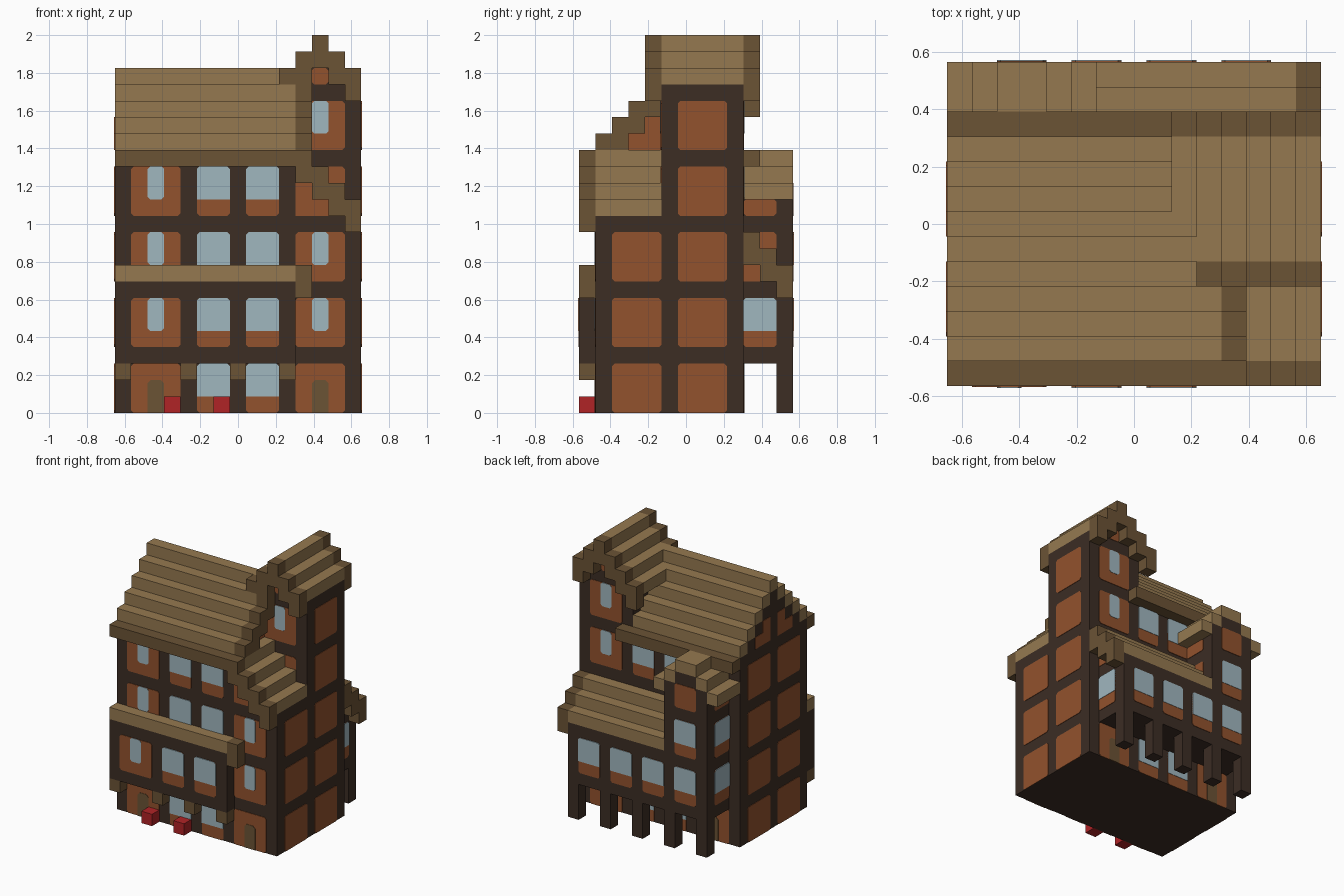
import bpy, bmesh
from mathutils import Matrix, Vector

if "Cube" in bpy.data.objects:
    bpy.data.objects.remove(bpy.data.objects["Cube"])

UNIT = 2 / 23            # one block
WIDTH, DEPTH = 15, 13    # footprint in blocks


def material(name, rgb):
    linear = [((c / 255 + 0.055) / 1.055) ** 2.4 for c in rgb] + [1]
    mat = bpy.data.materials.new(name)
    mat.diffuse_color = linear
    mat.use_nodes = True
    node = mat.node_tree.nodes["Principled BSDF"]
    node.inputs["Base Color"].default_value = linear
    node.inputs["Roughness"].default_value = 0.9
    return mat


THATCH = material("light roof wood", (149, 121, 80))
TRIM = material("brown trim wood", (107, 83, 53))
TIMBER = material("dark timber", (60, 45, 36))
CLAY = material("orange clay", (146, 82, 45))
GLASS = material("pale blue glass", (160, 183, 191))
RED = material("red", (176, 35, 38))


def finish(name, bm, mat):
    bmesh.ops.recalc_face_normals(bm, faces=bm.faces[:])
    bm.transform(Matrix.Scale(UNIT, 4) @ Matrix.Translation((-WIDTH / 2, -DEPTH / 2, 0)))
    mesh = bpy.data.meshes.new(name)
    bm.to_mesh(mesh)
    bm.free()
    mesh.materials.append(mat)
    bpy.context.collection.objects.link(bpy.data.objects.new(name, mesh))


def blocks(name, mat, spans):
    """One object from boxes given as (x0, x1, y0, y1, z0, z1) in blocks."""
    bm = bmesh.new()
    for x0, x1, y0, y1, z0, z1 in spans:
        mid = Vector((x0 + x1, y0 + y1, z0 + z1)) / 2
        size = Vector((x1 - x0, y1 - y0, z1 - z0))
        bmesh.ops.create_cube(bm, size=1, matrix=Matrix.Translation(mid) @ Matrix.Diagonal(size).to_4x4())
    finish(name, bm, mat)


def plates(name, mat, specs, thick, low=0.15, high=0.15):
    """Thin plates with cut corners: (side, plane, a0, a1, z0, z1)."""
    bm = bmesh.new()
    for side, plane, a0, a1, z0, z1 in specs:
        outline = [(a0 + low, z0), (a1 - low, z0), (a1, z0 + low), (a1, z1 - high),
                   (a1 - high, z1), (a0 + high, z1), (a0, z1 - high), (a0, z0 + low)]
        out = thick if side in ("back", "right") else -thick
        rings = []
        for p in (plane, plane + out):
            if side in ("front", "back"):
                rings.append([bm.verts.new((a, p, z)) for a, z in outline])
            else:
                rings.append([bm.verts.new((p, a, z)) for a, z in outline])
        inner, outer = rings
        bm.faces.new(inner)
        bm.faces.new(outer)
        for i in range(len(outline)):
            j = (i + 1) % len(outline)
            bm.faces.new((inner[i], inner[j], outer[j], outer[i]))
    bmesh.ops.remove_doubles(bm, verts=bm.verts[:], dist=1e-4)
    finish(name, bm, mat)


# Main house, wing and tower walls
blocks("main_house", TIMBER, [(0, 11, 1, 10, 0, 16)])
blocks("front_wing", TIMBER, [(11, 15, 1, 5, 0, 12)])
blocks("tower", TIMBER, [(10, 15, 5, 10, 0, 20)])

# Main roof: stepped gable, layered boards, eaves and side edging
blocks("main_gable", TIMBER, [(0, 11, 2 + i, 9 - i, 16 + i, 17 + i) for i in range(4)])
main_roof, main_edge = [], []
for i in range(5):
    z = 16 + i
    end = 11 if i < 4 else 10
    main_roof.append((0, end, 1 + i, 2 + i, z, z + 1))
    if i < 4:
        main_roof.append((0, 10, 9 - i, 10 - i, z, z + 1))
        if i < 3:
            main_edge.append((11, 12, 1 + i, 2 + i, max(z - 1, 16), z + 1))
main_edge.append((11, 12, 4, 5, 18, 20))
blocks("main_roof", THATCH, main_roof)
blocks("main_roof_edge", TRIM, main_edge)
blocks("main_eaves", TRIM, [(0, 11, y, y + 1, 15, 16) for y in (0, 10)])

# Wing roof sloping down to the side
blocks("wing_gable", TIMBER, [(11, 14 - i, 1, 5, 12 + i, 13 + i) for i in range(3)])
blocks("wing_roof", THATCH, [(14 - i, 15 - i, 1, 5, 12 + i, 13 + i) for i in range(4)])
blocks("wing_roof_edge", TRIM, [(14 - i, 15 - i, 0, 1, 11 + i, 13 + i) for i in range(4)])

# Tower roof
blocks("tower_gable", TIMBER, [(11 + i, 14 - i, 5, 10, 20 + i, 21 + i) for i in range(2)])
tower_roof, tower_edge = [(9, 10, 6, 10, 19, 20)], [(9, 10, 10, 11, 18, 20)]
for x in range(10, 15):
    top = 23 - abs(x - 12)
    tower_roof.append((x, x + 1, 5, 10, top - 1, top))
    tower_edge.append((x, x + 1, 4, 5, 20 if x == 10 else top - 2, top))
    tower_edge.append((x, x + 1, 10, 11, top - 2, top))
blocks("tower_roof", THATCH, tower_roof)
blocks("tower_roof_edge", TRIM, tower_edge)

# Overhanging front bay with its roof and brackets
blocks("front_bay", TIMBER, [(0, 11, 0, 1, 3, 8)])
blocks("bay_roof", THATCH, [(0, 11, 0, 1, 8, 9)])
blocks("bay_roof_edge", TRIM, [(11, 12, 0, 1, 7, 9)])
blocks("bay_brackets", TRIM, [(x, x + 1, 0, 1, 2, 3) for x in (0, 4, 7, 10)])
blocks("red_crates", RED, [(x, x + 1, 0, 1, 0, 1) for x in (3, 6)])

# Rear extension on posts with a lean-to roof
blocks("rear_extension", TIMBER, [(1, 14, 10, 13, 3, 8)])
blocks("rear_posts", TIMBER, [(x, x + 1, 12, 13, 0, 3) for x in range(1, 14, 3)])
blocks("lean_to_gable", TIMBER, [(5, 14, 10, 12 - i, 8 + i, 9 + i) for i in range(2)])
blocks("lean_to_roof", THATCH, [(5, 14, 12 - i, 13 - i, 8 + i, 9 + i) for i in range(3)])
blocks("lean_to_edge", TRIM, [(14, 15, 12 - i, 13 - i, 7 + i, 9 + i) for i in range(3)])

# Small rear turret
blocks("turret", TIMBER, [(1, 5, 10, 13, 8, 13), (1, 5, 10, 13, 13, 14), (2, 4, 10, 13, 14, 15)])
turret_roof = [(2, 4, 11, 13, 15, 16)]
for i in range(2):
    for x in (i, 5 - i):
        turret_roof.append((x, x + 1, 10, 13, 13 + i, 14 + i))
blocks("turret_roof", THATCH, turret_roof)

# Clay panels, windows and doors laid into the timber frame
clay, wide, narrow, doors = [], [], [], []


def bay(side, plane, a0, a1, z, opening="none"):
    clay.append((side, plane, a0, a1, z, z + 3))
    if opening == "wide":
        wide.append((side, plane, a0, a1, z + 1, z + 3))
    elif opening == "narrow":
        narrow.append((side, plane, a0 + 1, a0 + 2, z + 1, z + 3))
    elif opening == "door":
        doors.append((side, plane, a0 + 1, a0 + 2, z, z + 2))


for z in (0, 4, 8, 12):
    slim = "narrow" if z else "door"
    # front and back of the main house
    for side, plane in (("front", 0 if z == 4 else 1), ("back", 10)):
        if side == "front" or z in (0, 12):
            bay(side, plane, 1, 4, z, slim)
            for x in (5, 8):
                bay(side, plane, x, x + 2, z, "wide")
    # wing front, then tower back
    if z < 12:
        bay("front", 1, 11, 14, z, slim)
    if z in (0, 12):
        bay("back", 10, 11, 14, z, slim)
    # plain side walls
    for y in (2, 6):
        bay("left", 0, y, y + 3, z)
        if z < 12 or y > 2:
            bay("right", 15, y, y + 3, z)

# tower upper storeys
bay("front", 5, 11, 14, 12)
for side, plane in (("front", 5), ("back", 10)):
    bay(side, plane, 11, 14, 16, "narrow")
    clay.append((side, plane, 12, 13, 20, 21))
bay("right", 15, 6, 9, 16)

# rear extension and turret
for x in range(2, 13, 3):
    bay("back", 13, x, x + 2, 4, "wide")
bay("back", 13, 2, 4, 8, "wide")
clay.append(("back", 13, 2, 4, 12, 14))
for z in (4, 8):
    bay("left", 1, 10, 12, z, "wide")
bay("right", 14, 10, 12, 4, "wide")
bay("right", 5, 10, 12, 8)
for side, plane in (("left", 1), ("right", 5)):
    clay.append((side, plane, 10, 12, 12, 13))
plates("clay_panels", CLAY, clay, 0.04)

# stepped gable infill
gable = [("front", 1, 11, 13, 12, 13), ("front", 1, 11, 12, 13, 14), ("right", 14, 10, 11, 8, 9)]
for side, plane in (("left", 0), ("right", 11)):
    gable += [(side, plane, 3, 5, 16, 17), (side, plane, 4, 5, 17, 18)]
    if side == "left":
        gable += [(side, plane, 6, 8, 16, 17), (side, plane, 6, 7, 17, 18)]
plates("gable_infill", CLAY, gable, 0.04, 0, 0)

plates("wide_windows", GLASS, wide, 0.07, low=0)
plates("narrow_windows", GLASS, narrow, 0.07)
plates("doors", TRIM, doors, 0.07, low=0, high=0.2)
